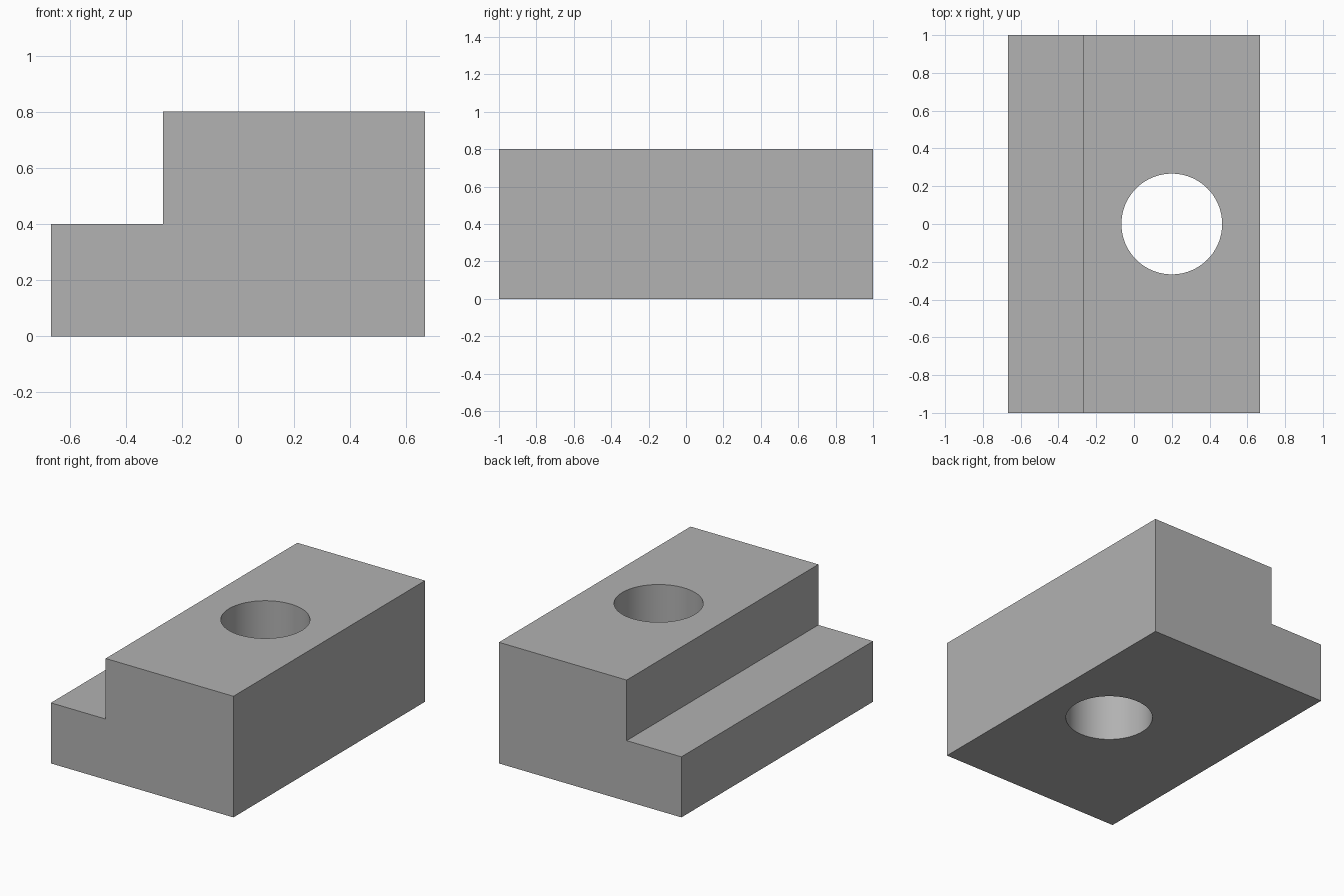
import bpy
import bmesh
import math

if "Cube" in bpy.data.objects:
    bpy.data.objects.remove(bpy.data.objects["Cube"], do_unlink=True)

UNIT = 1 / 15
WIDTH, LENGTH, HEIGHT = 20 * UNIT, 30 * UNIT, 12 * UNIT
STEP = 6 * UNIT
HOLE_X, HOLE_RADIUS = 3 * UNIT, 4 * UNIT

# Plain grey material
grey = bpy.data.materials.new("plain_grey")
grey.use_nodes = True
colour = (0.445, 0.445, 0.445, 1)
grey.diffuse_color = colour
grey.node_tree.nodes["Principled BSDF"].inputs["Base Color"].default_value = colour

# Stepped block: L-shaped profile extruded from front to back
left, right = -WIDTH / 2, WIDTH / 2
profile = [(left, 0), (right, 0), (right, HEIGHT),
           (left + STEP, HEIGHT), (left + STEP, STEP), (left, STEP)]
bm = bmesh.new()
front = bm.faces.new([bm.verts.new((x, -LENGTH / 2, z)) for x, z in profile])
extruded = bmesh.ops.extrude_face_region(bm, geom=[front])["geom"]
bmesh.ops.translate(bm, vec=(0, LENGTH, 0),
                    verts=[v for v in extruded if isinstance(v, bmesh.types.BMVert)])
bmesh.ops.recalc_face_normals(bm, faces=bm.faces)
mesh = bpy.data.meshes.new("stepped_block")
bm.to_mesh(mesh)
bm.free()
mesh.materials.append(grey)
block = bpy.data.objects.new("stepped_block", mesh)
bpy.context.collection.objects.link(block)

# Round hole straight through the tall part
bpy.ops.mesh.primitive_cylinder_add(vertices=96, radius=HOLE_RADIUS, depth=2 * HEIGHT,
                                    location=(HOLE_X, 0, HEIGHT / 2))
cutter = bpy.context.object
cutter.name = "hole_cutter"
cutter.hide_render = True
cutter.data.materials.append(grey)

bpy.ops.object.select_all(action="DESELECT")
block.select_set(True)
bpy.context.view_layer.objects.active = block
hole = block.modifiers.new("through_hole", "BOOLEAN")
hole.operation = "DIFFERENCE"
hole.solver = "EXACT"
hole.object = cutter
bpy.ops.object.modifier_apply(modifier=hole.name)
bpy.data.objects.remove(cutter, do_unlink=True)

# Smooth hole wall, crisp block edges
bpy.ops.object.shade_smooth_by_angle(angle=math.radians(30))
